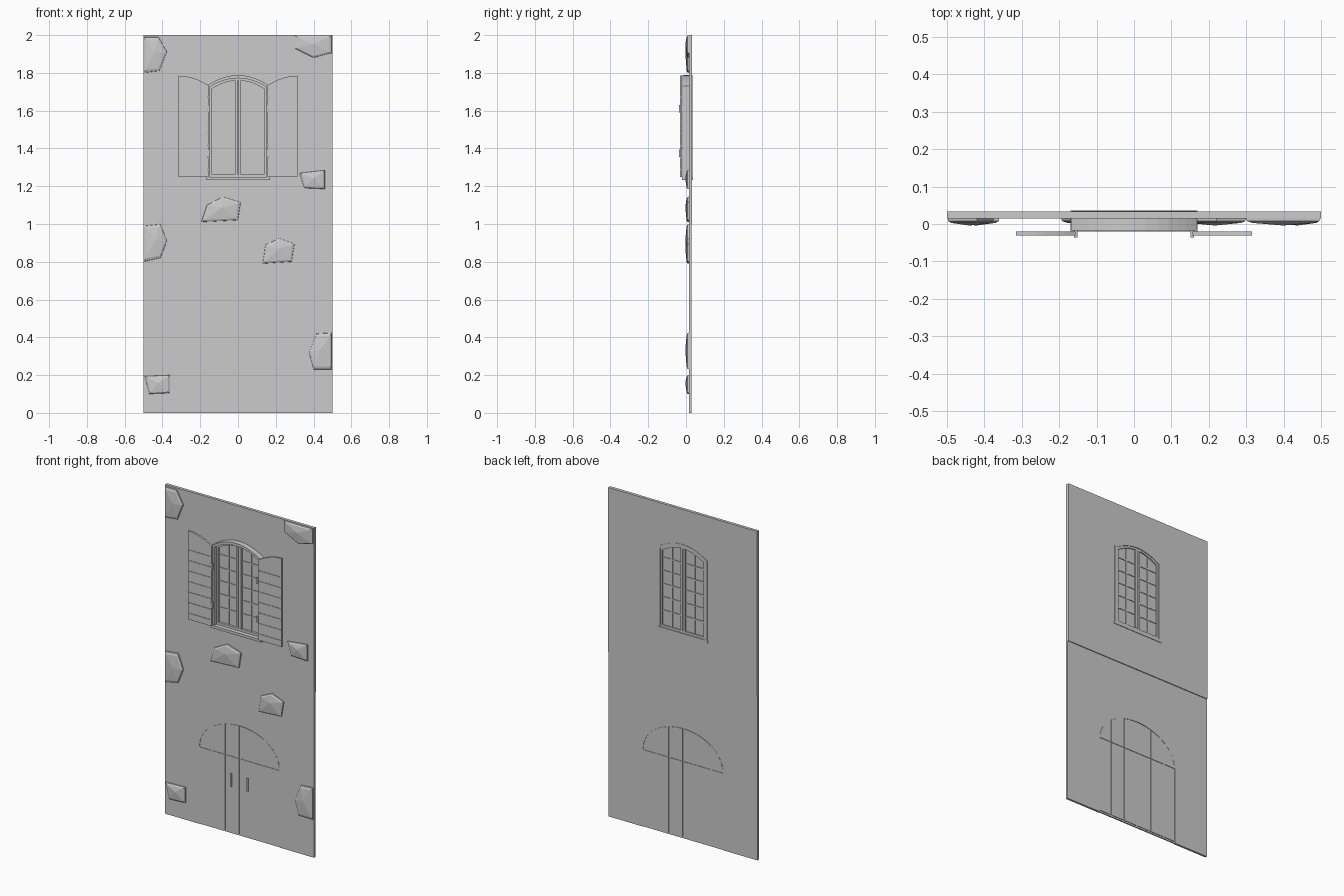
import bpy, bmesh, math

cube = bpy.data.objects.get("Cube")
if cube:
    bpy.data.objects.remove(cube, do_unlink=True)

# One plain grey for everything
grey = bpy.data.materials.new("plain_grey")
grey.use_nodes = True
COLOUR = (0.6, 0.6, 0.6, 1)
grey.diffuse_color = COLOUR
grey.node_tree.nodes["Principled BSDF"].inputs["Base Color"].default_value = COLOUR


def finish(name, bm):
    bmesh.ops.recalc_face_normals(bm, faces=bm.faces)
    mesh = bpy.data.meshes.new(name)
    bm.to_mesh(mesh)
    bm.free()
    mesh.materials.append(grey)
    obj = bpy.data.objects.new(name, mesh)
    bpy.context.collection.objects.link(obj)
    return obj


def prisms(name, outlines, y0, y1, mirror=True):
    """Extrude x-z outlines from y0 to y1, optionally on both sides of x = 0."""
    bm = bmesh.new()
    for outline in outlines:
        for side in ((1, -1) if mirror else (1,)):
            front = [bm.verts.new((side * x, y0, z)) for x, z in outline]
            back = [bm.verts.new((side * x, y1, z)) for x, z in outline]
            bm.faces.new(front)
            bm.faces.new(back[::-1])
            for i in range(len(front)):
                j = (i + 1) % len(front)
                bm.faces.new((front[i], back[i], back[j], front[j]))
    return finish(name, bm)


def rect(x0, x1, z0, z1):
    return [(x0, z0), (x1, z0), (x1, z1), (x0, z1)]


def arch_height(x, half, spring, apex, power):
    return spring + (apex - spring) * max(0, 1 - (x / half) ** 2) ** power


def arch(half, spring, apex, power, steps=8):
    """Half arch from the apex down to the springing."""
    xs = [half * math.sin(math.pi / 2 * i / steps) for i in range(steps + 1)]
    return [(x, arch_height(x, half, spring, apex, power)) for x in xs]


def topped(x0, x1, z0, top, steps=6):
    """Board with a straight foot and a top that follows a curve."""
    xs = [x1 + (x0 - x1) * i / steps for i in range(steps + 1)]
    return [(x0, z0), (x1, z0)] + [(x, top(x)) for x in xs]


def wall_half(z0, z1, opening, sill):
    half = opening[-1][0]
    foot = [(half, sill), (0, sill), (0, z0)] if sill > z0 else [(half, z0)]
    return opening + foot + [(0.5, z0), (0.5, z1), (0, z1)]


FRONT = 0.015

# Wall: upper storey is slightly thicker at the back
window_arch = arch(0.155, 1.73, 1.78, 1)
door_arch = arch(0.27, 0.47, 0.67, 0.5)
prisms("upper_wall", [wall_half(1, 2, window_arch, 1.245)], FRONT, 0.033)
prisms("lower_wall", [wall_half(0, 1, door_arch, 0)], FRONT, 0.028)


# Window frame, sash, posts, bars and glass
def arch_ring(outer, inner, foot):
    return outer + [(outer[-1][0], foot), (inner[-1][0], foot)] + inner[::-1]


inner_arch = arch(0.15, 1.725, 1.772, 1)
sash_arch = arch(0.138, 1.715, 1.76, 1)
prisms("window_frame", [arch_ring(arch(0.167, 1.73, 1.788, 1), inner_arch, 1.245)],
       -0.018, 0.035)
prisms("window_sill", [rect(-0.17, 0.17, 1.232, 1.248)], -0.02, 0.036, False)
prisms("window_sash", [arch_ring(inner_arch, sash_arch, 1.248), rect(0, 0.138, 1.248, 1.262)],
       0.006, 0.031)
prisms("window_post", [rect(0.002, 0.016, 1.262, 1.76)], 0.004, 0.032)
prisms("window_glass", [inner_arch + [(0.15, 1.248), (0, 1.248)]], 0.02, 0.024)
bars = [rect(0.014, 0.139, z - 0.004, z + 0.004) for z in (1.35, 1.43, 1.51, 1.59, 1.67)]
bars.append(rect(0.072, 0.08, 1.26, 1.745))
prisms("window_bars", bars, 0.016, 0.028)


# Open shutters, whose tops are the window arch swung outwards
def shutter_top(x):
    return arch_height(0.315 - x, 0.16, 1.733, 1.785, 1)


edges = [1.248] + [1.29 + 0.064 * i for i in range(7)]
boards = [rect(0.157, 0.315, a, b - 0.004) for a, b in zip(edges, edges[1:])]
boards.append(topped(0.157, 0.315, edges[-1], shutter_top))
prisms("shutter_boards", boards, -0.031, -0.02)
prisms("shutter_core", [topped(0.158, 0.314, 1.25, lambda x: shutter_top(x) - 0.002)],
       -0.028, -0.023)
prisms("shutter_hinges", [rect(0.151, 0.161, z - 0.02, z + 0.02) for z in (1.61, 1.375)],
       -0.036, -0.014)


# Arched double door flush with the wall
def door_top(x):
    return arch_height(x, 0.268, 0.474, 0.666, 0.5)


planks = []
for x0, x1 in ((0, 0.095), (0.095, 0.19), (0.19, 0.27)):
    a, b = x0 + 0.003, x1 - 0.003
    planks += [rect(a, b, 0.01, 0.467), topped(a, b, 0.473, door_top)]
prisms("door_planks", planks, FRONT, 0.028)
prisms("door_core", [door_arch + [(0.27, 0), (0, 0)]], 0.018, 0.025)
prisms("door_handles", [rect(0.05, 0.06, 0.285, 0.365)], 0.008, FRONT)

# Faceted stones set in the plaster
STONES = {
    "top_left": [(-.498, 1.99), (-.42, 1.99), (-.375, 1.91), (-.415, 1.81), (-.498, 1.8)],
    "top_right": [(.3, 1.998), (.497, 1.998), (.497, 1.905), (.4, 1.88), (.3, 1.93)],
    "beside_window": [(.325, 1.27), (.46, 1.285), (.46, 1.185), (.35, 1.19)],
    "below_window": [(-.195, 1.01), (-.165, 1.1), (-.08, 1.145), (.015, 1.115), (0, 1.02)],
    "above_door": [(.13, .79), (.145, .89), (.22, .925), (.3, .895), (.285, .8)],
    "middle_left": [(-.498, .99), (-.41, 1), (-.375, .91), (-.41, .82), (-.498, .8)],
    "lower_right": [(.497, .425), (.415, .42), (.375, .32), (.4, .23), (.497, .23)],
    "lower_left": [(-.495, .195), (-.36, .2), (-.36, .105), (-.47, .1)],
}
for place, outline in STONES.items():
    n = len(outline)
    cx = sum(p[0] for p in outline) / n
    cz = sum(p[1] for p in outline) / n
    bm = bmesh.new()
    rings = []
    for scale, y in ((1, FRONT + 0.003), (0.98, 0.008), (0.84, 0.003)):
        rings.append([bm.verts.new((cx + (x - cx) * scale, y, cz + (z - cz) * scale))
                      for x, z in outline])
    peak = bm.verts.new((cx, -0.004, cz + 0.01))
    for i in range(n):
        j = (i + 1) % n
        for low, high in zip(rings, rings[1:]):
            bm.faces.new((low[i], low[j], high[j], high[i]))
        bm.faces.new((rings[-1][i], rings[-1][j], peak))
    bm.faces.new(rings[0])
    finish("stone_" + place, bm)
